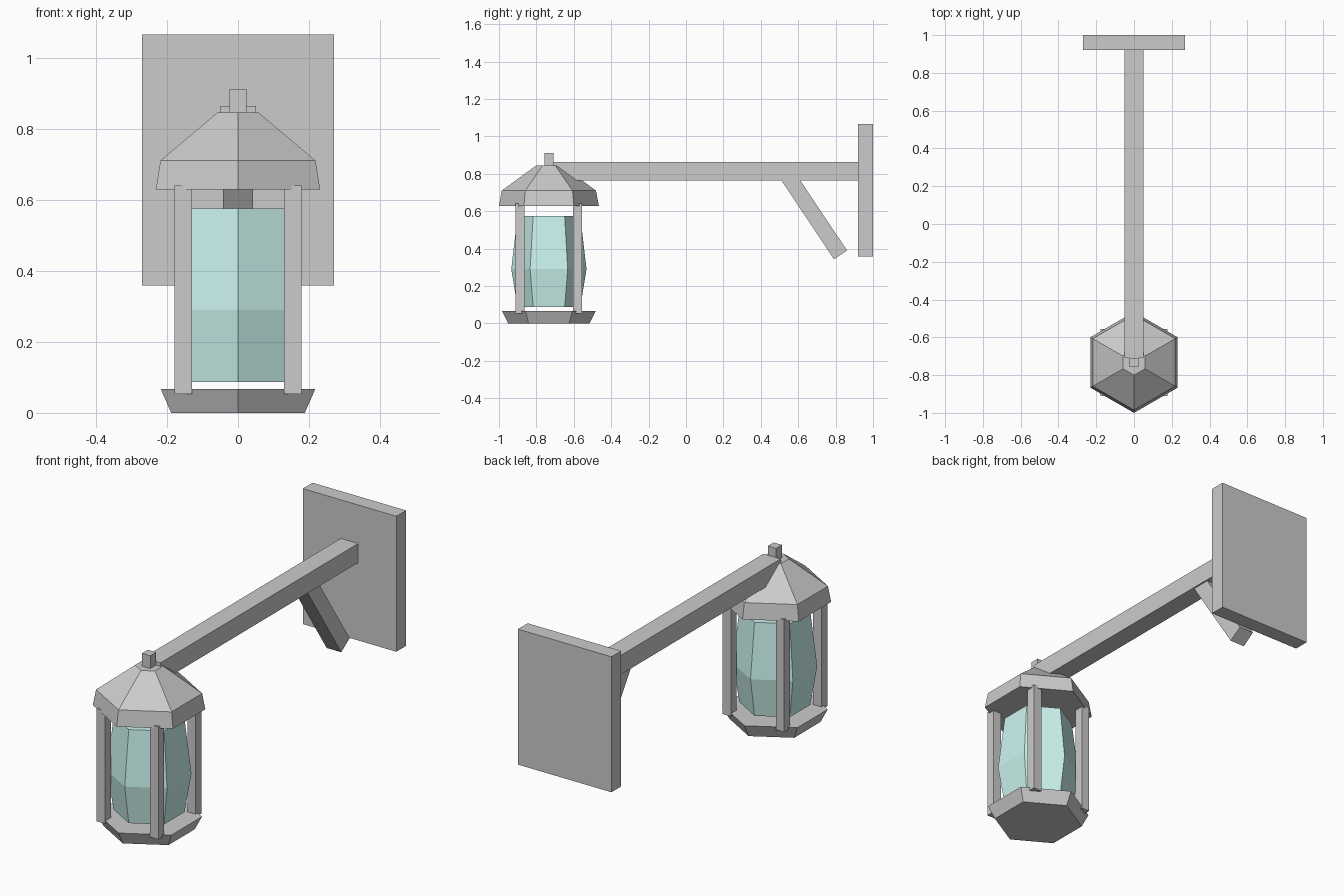
import bpy
import bmesh
import math
from mathutils import Vector

if "Cube" in bpy.data.objects:
    bpy.data.objects.remove(bpy.data.objects["Cube"])

CY = -0.733  # lantern axis


def finish(name, bm):
    bmesh.ops.recalc_face_normals(bm, faces=bm.faces)
    mesh = bpy.data.meshes.new(name)
    bm.to_mesh(mesh)
    bm.free()
    ob = bpy.data.objects.new(name, mesh)
    bpy.context.collection.objects.link(ob)
    return ob


def box(name, lo, hi):
    lo, hi = Vector(lo), Vector(hi)
    bm = bmesh.new()
    bmesh.ops.create_cube(bm, size=1)
    size, mid = hi - lo, (lo + hi) / 2
    for v in bm.verts:
        v.co = Vector(a * b for a, b in zip(v.co, size)) + mid
    return finish(name, bm)


def hexagon(name, profile):
    """Closed six-sided body through (radius, height) pairs, corners on the y axis."""
    bm = bmesh.new()
    rings = []
    for r, z in profile:
        angles = [math.radians(90 + 60 * k) for k in range(6)]
        rings.append([bm.verts.new((r * math.cos(a), CY + r * math.sin(a), z)) for a in angles])
    for low, high in zip(rings, rings[1:]):
        for k in range(6):
            n = (k + 1) % 6
            bm.faces.new((low[k], low[n], high[n], high[k]))
    bm.faces.new(rings[0])
    bm.faces.new(rings[-1])
    return finish(name, bm)


# Wall mount and arm
box("wall_plate", (-0.27, 0.92, 0.358), (0.27, 1.0, 1.065))
box("arm", (-0.05, -0.71, 0.764), (0.05, 0.92, 0.864))

# Diagonal brace, its top end buried in the arm
brace = box("brace", (-0.042, -0.042, -0.28), (0.042, 0.042, 0.28))
down = Vector((0, 0.555, -0.832))
brace.location = Vector((0, 0.826, 0.367)) - down * 0.28
brace.rotation_euler.x = math.atan2(0.555, 0.832)

# Lantern body
hexagon("lantern_base", [(0.217, 0), (0.251, 0.067)])
hexagon("lantern_roof", [(0.267, 0.628), (0.252, 0.71), (0.067, 0.845)])
box("finial", (-0.024, CY - 0.024, 0.83), (0.024, CY + 0.024, 0.912))

# Four corner posts
for sx, side in ((-1, "left"), (1, "right")):
    for sy, end in ((-1, "front"), (1, "back")):
        x, y = sx * 0.154, CY + sy * 0.154
        box(f"post_{end}_{side}", (x - 0.024, y - 0.024, 0.053), (x + 0.024, y + 0.024, 0.64))

# Bulging glass
glass = hexagon("glass", [(0.168, 0.087), (0.201, 0.29), (0.168, 0.575)])
mat = bpy.data.materials.new("teal_glass")
mat.diffuse_color = (0.6, 0.9, 0.86, 1)
mat.use_nodes = True
mat.node_tree.nodes["Principled BSDF"].inputs["Base Color"].default_value = mat.diffuse_color
glass.data.materials.append(mat)
